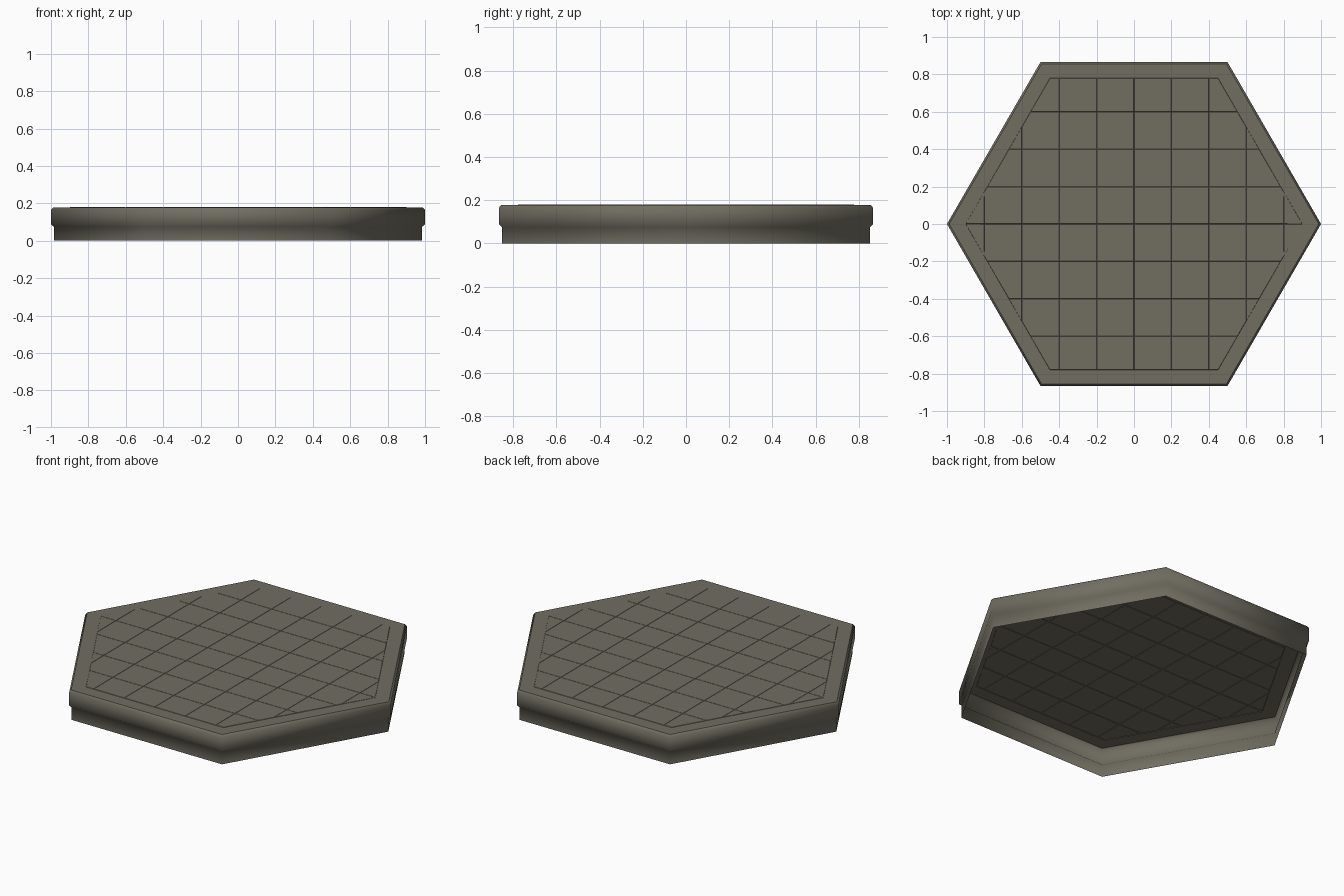
import bpy, bmesh, math
from mathutils import Vector

cube = bpy.data.objects.get("Cube")
if cube:
    bpy.data.objects.remove(cube, do_unlink=True)

stone = bpy.data.materials.new("grey_olive_stone")
stone.use_nodes = True
stone.diffuse_color = (0.165, 0.157, 0.120, 1)
stone.node_tree.nodes["Principled BSDF"].inputs["Base Color"].default_value = stone.diffuse_color


def hex_ring(bm, radius, z):
    return [bm.verts.new((radius * math.cos(i * math.pi / 3),
                          radius * math.sin(i * math.pi / 3), z)) for i in range(6)]


def finish(bm, name):
    mesh = bpy.data.meshes.new(name)
    bm.to_mesh(mesh)
    bm.free()
    mesh.materials.append(stone)
    obj = bpy.data.objects.new(name, mesh)
    bpy.context.collection.objects.link(obj)
    return obj


# Skirt: stepped wall, open underneath, softly shaded around the corners
bm = bmesh.new()
profile = [(0.985, 0), (0.985, 0.075), (1.0, 0.088), (1.0, 0.165), (0.988, 0.178)]
rings = [hex_ring(bm, r, z) for r, z in profile]
for low, high in zip(rings, rings[1:]):
    for i in range(6):
        j = (i + 1) % 6
        bm.faces.new((low[i], low[j], high[j], high[i])).smooth = True
finish(bm, "hex_skirt")

# Top: flat rim around a field of shallow raised square tiles
bm = bmesh.new()
outer, inner = hex_ring(bm, 0.988, 0.178), hex_ring(bm, 0.9, 0.178)
for i in range(6):
    j = (i + 1) % 6
    bm.faces.new((outer[i], outer[j], inner[j], inner[i]))
field = [bm.faces.new(inner)]
for axis in (Vector((1, 0, 0)), Vector((0, 1, 0))):
    for k in range(-4, 5):
        parts = set(field) | {e for f in field for e in f.edges} | {v for f in field for v in f.verts}
        cut = bmesh.ops.bisect_plane(bm, geom=list(parts), plane_co=axis * k * 0.2, plane_no=axis)
        field = [g for g in cut["geom"] if isinstance(g, bmesh.types.BMFace)]
bmesh.ops.inset_individual(bm, faces=field, thickness=0.002, depth=0.002)
finish(bm, "hex_top")
